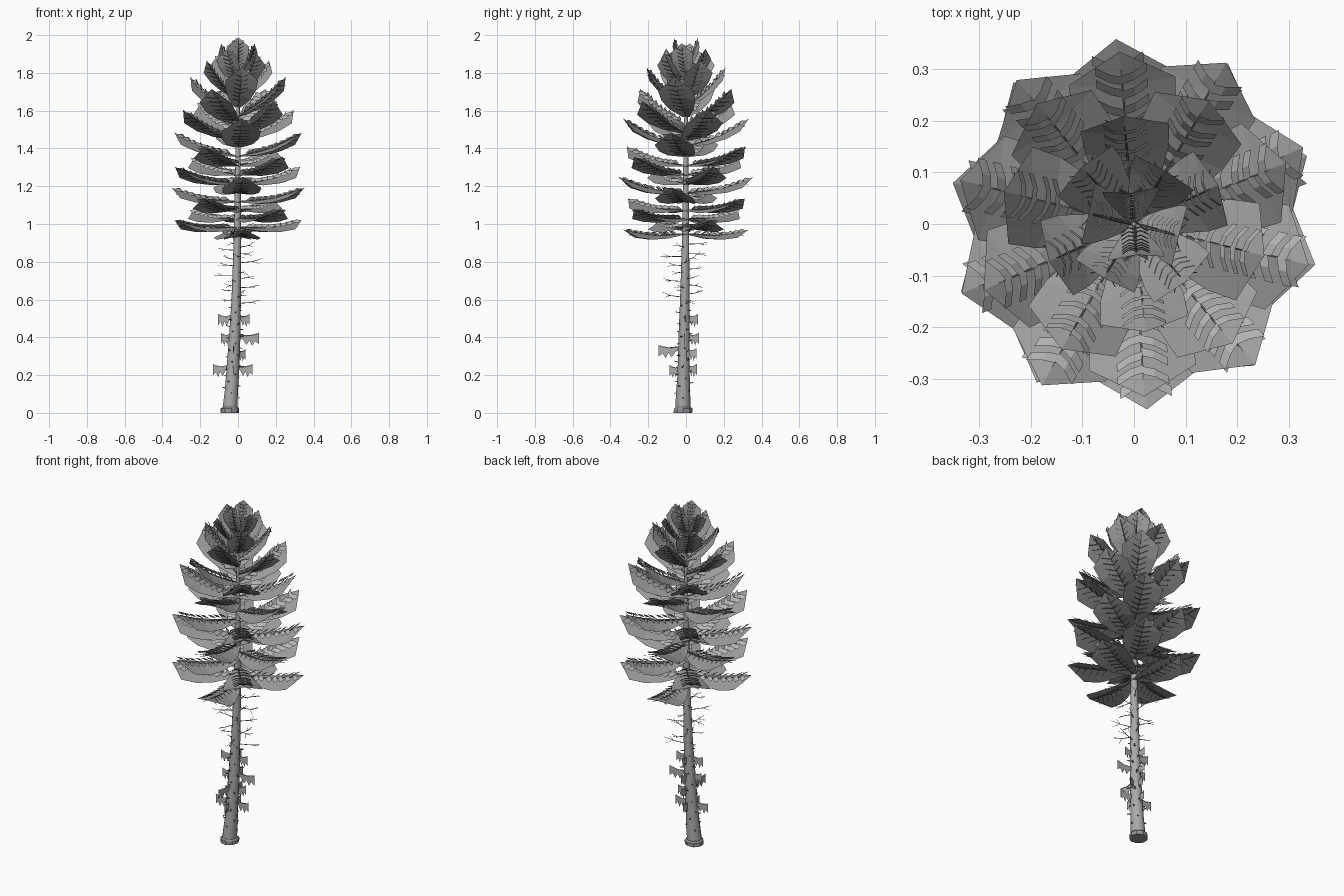
import bpy, math, random
from mathutils import Vector as V

if "Cube" in bpy.data.objects:
    bpy.data.objects.remove(bpy.data.objects["Cube"])
random.seed(4)
UP = V((0, 0, 1))


class Part:
    """Collects faces, then becomes one named object."""
    def __init__(self, name, grey):
        self.name, self.grey, self.v, self.f = name, grey, [], []

    def face(self, *pts):
        n = len(self.v)
        self.v += [tuple(p) for p in pts]
        self.f.append(tuple(range(n, n + len(pts))))

    def tube(self, pts, radii, sides, jitter=0.0):
        rings = []
        for i, p in enumerate(pts):
            d = (pts[min(i + 1, len(pts) - 1)] - pts[max(i - 1, 0)]).normalized()
            a = d.orthogonal().normalized() if abs(d.z) < .9 else V((1, 0, 0))
            b = d.cross(a).normalized()
            rings.append(len(self.v))
            for k in range(sides):
                t = 2 * math.pi * k / sides
                r = radii[i] * (1 + random.uniform(-jitter, jitter))
                self.v.append(tuple(p + (a * math.cos(t) + b * math.sin(t)) * r))
        for s, e in zip(rings, rings[1:]):
            for k in range(sides):
                j = (k + 1) % sides
                self.f.append((s + k, s + j, e + j, e + k))
        self.f.append(tuple(rings[0] + k for k in reversed(range(sides))))
        self.f.append(tuple(rings[-1] + k for k in range(sides)))

    def build(self, smooth=False):
        me = bpy.data.meshes.new(self.name)
        me.from_pydata(self.v, [], self.f)
        ob = bpy.data.objects.new(self.name, me)
        bpy.context.collection.objects.link(ob)
        mat = bpy.data.materials.new(self.name + "_grey")
        mat.diffuse_color = (self.grey, self.grey, self.grey, 1)
        mat.use_nodes = True
        mat.node_tree.nodes["Principled BSDF"].inputs["Base Color"].default_value = mat.diffuse_color
        me.materials.append(mat)
        if smooth:
            bpy.ops.object.select_all(action='DESELECT')
            ob.select_set(True)
            bpy.context.view_layer.objects.active = ob
            bpy.ops.object.shade_smooth_by_angle(angle=math.radians(60))


def interp(table, x):
    for (x0, *a), (x1, *b) in zip(table, table[1:]):
        if x <= x1:
            k = (x - x0) / (x1 - x0)
            return [p + (q - p) * k for p, q in zip(a, b)]
    return list(table[-1][1:])


# Trunk: z, x, y, radius
TRUNK = [(0.03, -.043, -.015, .041), (.12, -.036, -.014, .037), (.2, -.03, -.013, .034),
         (.4, -.018, -.01, .03), (.6, -.011, -.007, .025), (.9, -.004, -.002, .02),
         (1.4, 0, 0, .013), (1.9, 0, 0, .004)]


def trunk_at(z):
    x, y, r = interp(TRUNK, z)
    return V((x, y, z)), r


def ray(deg):
    return V((math.cos(math.radians(deg)), math.sin(math.radians(deg)), 0))


trunk = Part("trunk", .4)
trunk.tube([V((x, y, z)) for z, x, y, r in TRUNK], [t[3] for t in TRUNK], 9, .06)
trunk.build(True)
base = Part("trunk_base", .3)
base.tube([V((-.043, -.015, z)) for z in (0, .022, .03)], [.05, .05, .043], 9, .04)
base.build()

# Broken stubs on the lower trunk
stubs = Part("branch_stubs", .25)
for i in range(40):
    z = .08 + i * .0125
    c, r = trunk_at(z)
    d = ray(i * 137.5)
    p = c + d * r * .8
    stubs.tube([p, p + d * random.uniform(.012, .028) + UP * random.uniform(-.004, .008)], [.005, .002], 4)
stubs.build()

# Bare forked twigs on the middle trunk
twigs = Part("bare_twigs", .3)
for i in range(20):
    z = .58 + i * .0165
    c, r = trunk_at(z)
    d = ray(i * 137.5 + 15)
    s = d.cross(UP)
    L = random.uniform(.06, .115)
    lift = random.uniform(-.015, .035)
    a, m, e = c + d * r * .7, c + d * (r + L * .55) + UP * lift * .3, c + d * (r + L) + UP * lift
    twigs.tube([a, m, e], [.0028, .0018, .001], 3)
    for side in (-1, 1):
        twigs.tube([m, m + d * L * .3 + s * side * L * .25 + UP * random.uniform(-.012, .016)], [.0014, .0008], 3)
twigs.build()

# Ragged hanging sheets on the lower trunk: angle, height, length
hang = Part("hanging_moss", .42)
for deg, z, L in [(180, .51, .075), (5, .51, .06), (95, .51, .055), (185, .41, .055), (2, .41, .11),
                  (88, .41, .06), (-92, .345, .115), (25, .325, .05), (80, .33, .05),
                  (183, .245, .085), (0, .245, .085), (-88, .24, .055), (85, .245, .05)]:
    c, r = trunk_at(z)
    d = ray(deg)
    prof = [(0, .004, -.012), (.22, .008, -.02), (.4, -.002, -.05), (.55, 0, -.026), (.68, .002, -.055),
            (.82, .004, -.03), (1, .012, -.045)]
    q = [(c + d * (r * .6 + L * t) + UP * a, c + d * (r * .6 + L * t) + UP * b) for t, a, b in prof]
    for (a0, b0), (a1, b1) in zip(q, q[1:]):
        hang.face(a0, b0, b1, a1)
    hang.tube([q[0][0], q[3][0], q[-1][0]], [.003, .002, .001], 3)
hang.build()

# Crown: index, reach, tip height, rise of the bough
CROWN = [(0, .335, .97, .02), (1, .36, 1.02, .035), (5, .36, 1.25, .085), (8, .36, 1.41, .10),
         (10, .335, 1.56, .15), (12, .30, 1.65, .17), (14, .26, 1.78, .21), (15, .21, 1.83, .21),
         (17, .15, 1.90, .20), (20, .06, 1.985, .18)]
# Bough outline: position along, half width
OUTLINE = [(0, .18), (.3, .68), (.55, .94), (.78, 1), (1, 0)]
cards, needles, spines = Part("bough_sheets", .34), Part("needle_tufts", .48), Part("bough_twigs", .12)


def bough(deg, reach, tip_z, rise):
    d = ray(deg)
    lat = UP.cross(d)
    root = V((0, 0, tip_z - rise))
    ax = d * reach + UP * rise
    L = ax.length
    ax.normalize()
    n = ax.cross(lat).normalized()
    W = min(.104, L * .29)

    def mid(t):
        return root + ax * (L * t) - n * (.06 * L * math.sin(math.pi * t))

    def edge(t, w, side):
        return mid(t) + lat * side * w * W - n * (.26 * w * W)

    # creased sheet
    for side in (-1, 1):
        for (t0, w0), (t1, w1) in zip(OUTLINE, OUTLINE[1:]):
            pts = [mid(t0), edge(t0, w0, side), edge(t1, w1, side), mid(t1)]
            if w1 == 0:
                pts.pop()
            cards.face(*(pts if side < 0 else pts[::-1]))
    # spine and side twigs below the sheet
    spines.tube([mid(t) - n * .002 for t in (0, .5, .93)], [.005, .0035, .0015], 4)
    for k in range(7):
        t = .2 + k * .1
        for side in (-1, 1):
            a = mid(t) - n * .003
            b = a + ax * W * .32 + lat * side * W * .42 - n * W * .14
            spines.tube([a, b], [.002, .001], 3)
    # chevron tufts lying above the sheet
    for k in range(8):
        t = .12 + k * .098
        for side in (-1, 1):
            tt = t + random.uniform(-.015, .015)
            a = mid(tt) + n * .002
            b = a + ax * W * .08 + lat * side * W * .22 + n * .004
            c = b + ax * W * .14 + lat * side * W * .26 - n * .006
            up = ax * W * .22 + n * W * .12
            for p, q in ((a, b), (b, c)):
                pts = [p, q, q + up, p + up]
                needles.face(*(pts if side < 0 else pts[::-1]))


# Opposite pairs, turning a fifth of a circle per step
for i in range(21):
    reach, tz, rise = interp(CROWN, i)
    for half in (0, 180):
        bough(95 - 72 * i + half + random.uniform(-2, 2), reach, tz, rise)
for p in (cards, needles, spines):
    p.build()
